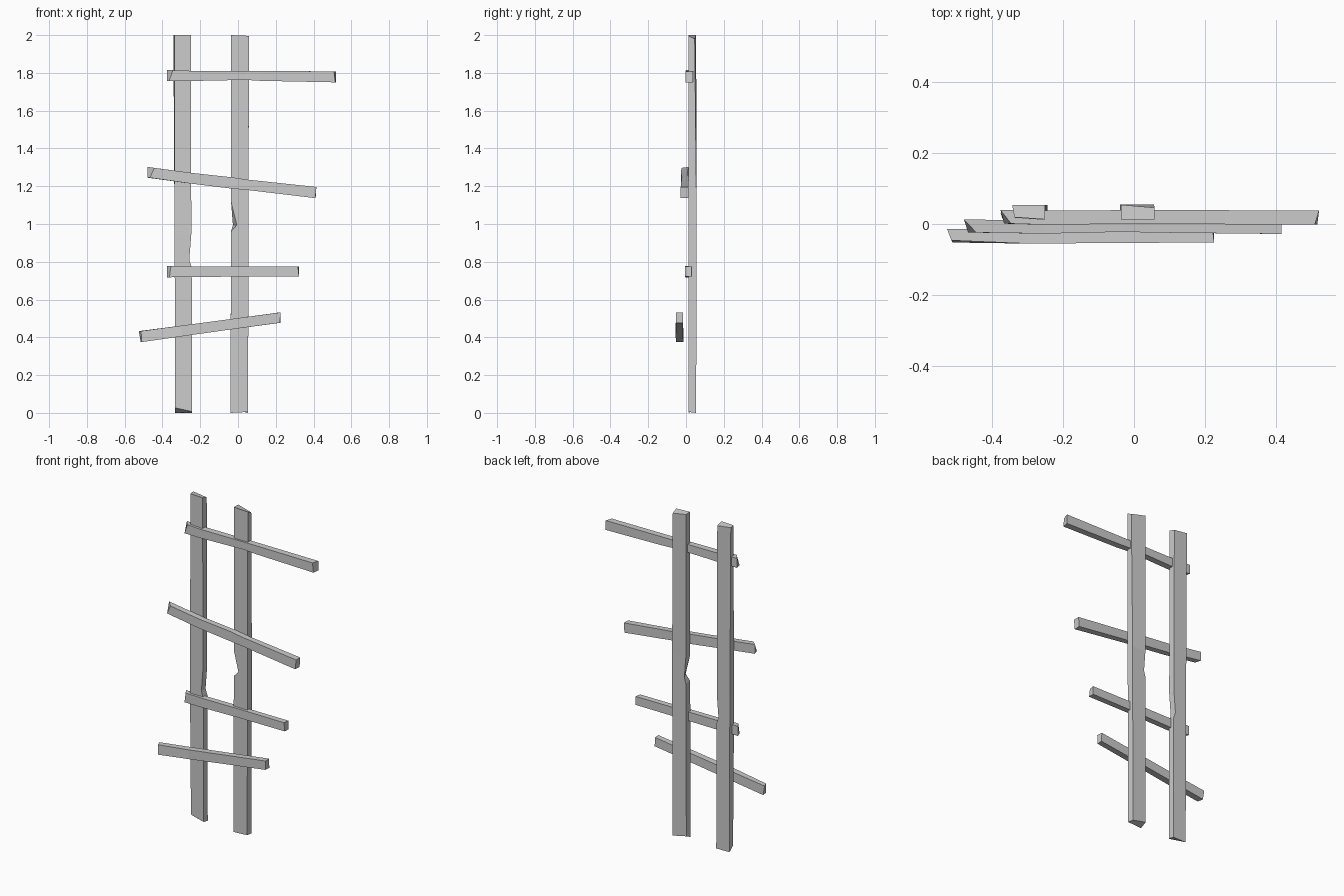
import bpy


def beam(name, axis, stations):
    """Loft a rough four-sided plank.
    station = (along, a0, a1, y0, y1[, {corner: (d_along, d_across, d_y)}])
    corners: 0 front-low, 1 front-high, 2 back-high, 3 back-low (across axis)."""
    verts, faces = [], []
    for s in stations:
        t, a0, a1, y0, y1 = s[:5]
        nudge = s[5] if len(s) > 5 else {}
        for i, (a, y) in enumerate(((a0, y0), (a1, y0), (a1, y1), (a0, y1))):
            dt, da, dy = nudge.get(i, (0, 0, 0))
            p, q, r = t + dt, a + da, y + dy
            verts.append((q, r, p) if axis == 'Z' else (p, r, q))
    n = len(stations)
    for k in range(n - 1):
        for i in range(4):
            j = (i + 1) % 4
            faces.append((4 * k + i, 4 * k + j, 4 * k + 4 + j, 4 * k + 4 + i))
    faces += [(3, 2, 1, 0), tuple(range(4 * n - 4, 4 * n))]
    if axis == 'X':
        faces = [f[::-1] for f in faces]
    me = bpy.data.meshes.new(name)
    me.from_pydata(verts, [], faces)
    ob = bpy.data.objects.new(name, me)
    bpy.context.collection.objects.link(ob)
    return ob


# Upright posts, each with a chipped edge and worn ends
beam("left_post", 'Z', [
    (0.0, -0.333, -0.243, 0.013, 0.053, {0: (0.027, 0, 0.005), 1: (0.007, 0, 0)}),
    (0.77, -0.335, -0.245, 0.012, 0.053),
    (0.81, -0.336, -0.246, 0.012, 0.053, {1: (0, -0.012, 0), 2: (0, -0.012, 0)}),
    (0.95, -0.336, -0.247, 0.012, 0.053),
    (2.0, -0.342, -0.25, 0.013, 0.053, {2: (-0.012, 0, 0), 0: (0, 0.006, 0.006)}),
])
beam("right_post", 'Z', [
    (0.0, -0.04, 0.053, 0.013, 0.054, {3: (0.02, 0, 0), 1: (0.005, 0, 0)}),
    (0.96, -0.037, 0.056, 0.012, 0.055),
    (0.995, -0.037, 0.056, 0.012, 0.055, {0: (0, 0.031, 0), 3: (0, 0.01, 0)}),
    (1.12, -0.037, 0.056, 0.012, 0.055),
    (2.0, -0.037, 0.058, 0.013, 0.054, {2: (-0.02, 0, -0.008), 1: (-0.004, 0, 0)}),
])

# Cross rails: rough ends and a slight bend in the middle
beam("top_rail", 'X', [
    (-0.375, 1.756, 1.814, 0.001, 0.039, {0: (0.01, 0, 0), 1: (0.03, 0, 0)}),
    (-0.25, 1.757, 1.811, -0.002, 0.038),
    (0.04, 1.763, 1.81, 0.001, 0.039),
    (0.12, 1.758, 1.81, 0.0, 0.039),
    (0.52, 1.75, 1.808, -0.002, 0.038, {0: (-0.005, 0, 0), 1: (-0.012, 0, 0)}),
])
beam("upper_middle_rail", 'X', [
    (-0.478, 1.245, 1.302, -0.024, 0.013, {0: (0.012, 0, 0), 1: (0.035, -0.005, 0)}),
    (-0.25, 1.214, 1.271, -0.027, 0.009),
    (-0.03, 1.187, 1.247, -0.022, 0.013),
    (0.05, 1.18, 1.235, -0.024, 0.012),
    (0.415, 1.137, 1.196, -0.028, 0.012, {0: (-0.006, 0, 0), 3: (-0.004, 0, 0)}),
])
beam("lower_middle_rail", 'X', [
    (-0.375, 0.718, 0.777, -0.002, 0.03, {1: (0.02, 0, 0), 0: (0.012, 0, 0)}),
    (-0.24, 0.719, 0.776, -0.006, 0.03),
    (0.02, 0.722, 0.776, -0.004, 0.031),
    (0.323, 0.723, 0.775, -0.006, 0.03, {1: (-0.006, 0, 0)}),
])
beam("bottom_rail", 'X', [
    (-0.525, 0.375, 0.433, -0.05, -0.014, {0: (0.015, 0, -0.002), 1: (0.012, 0, 0.004), 3: (0.01, 0, 0)}),
    (-0.3, 0.405, 0.462, -0.055, -0.015),
    (0.0, 0.447, 0.502, -0.053, -0.015),
    (0.225, 0.477, 0.532, -0.052, -0.016, {0: (-0.003, 0, 0), 2: (-0.004, 0, 0)}),
])
